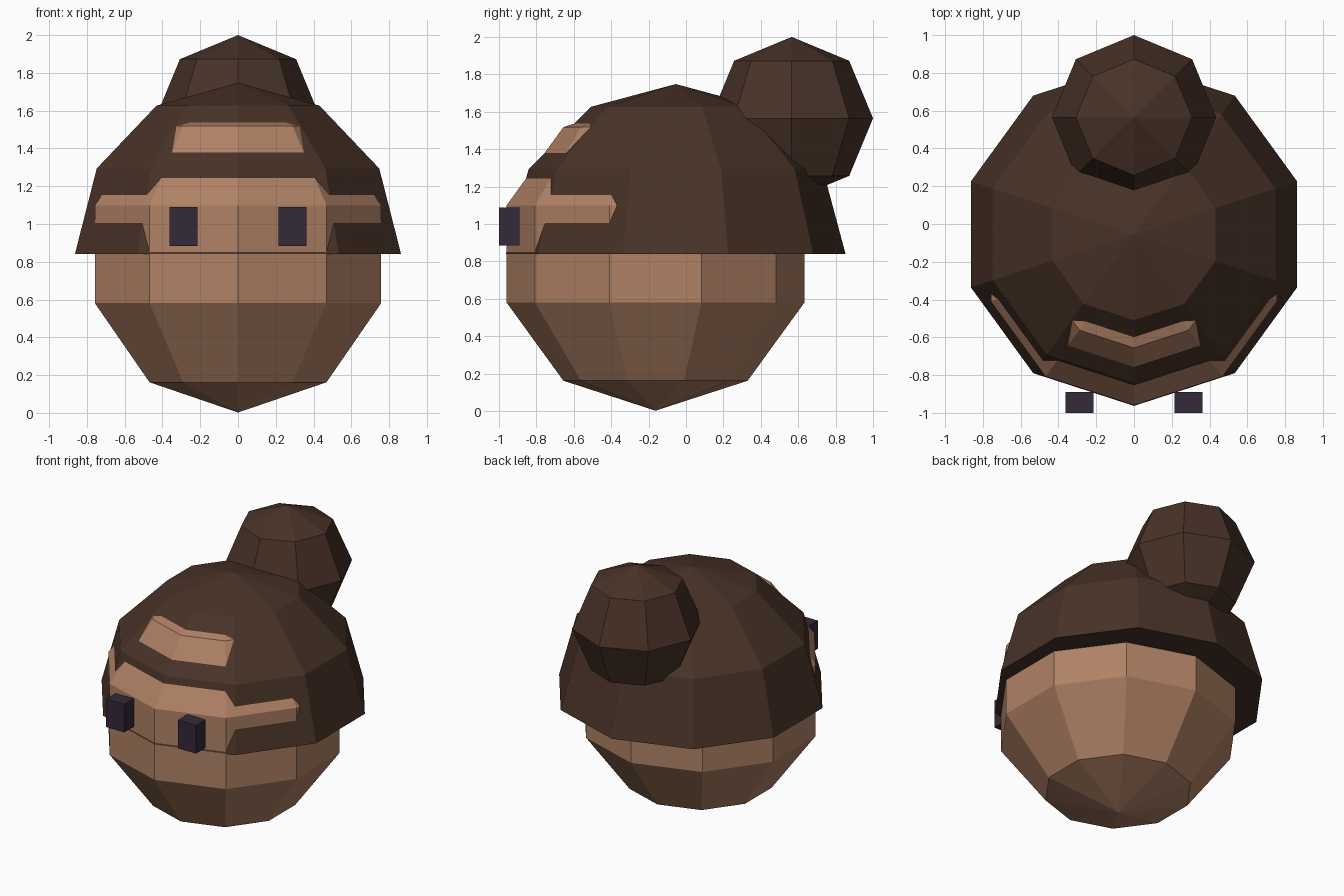
import bpy, bmesh, math

if "Cube" in bpy.data.objects:
    bpy.data.objects.remove(bpy.data.objects["Cube"])


def srgb(r, g, b):
    def f(c):
        c /= 255
        return c / 12.92 if c <= 0.04045 else ((c + 0.055) / 1.055) ** 2.4
    return (f(r), f(g), f(b), 1)


def material(name, colour):
    m = bpy.data.materials.new(name)
    m.diffuse_color = colour
    m.use_nodes = True
    m.node_tree.nodes["Principled BSDF"].inputs["Base Color"].default_value = m.diffuse_color
    return m


skin = material("skin brown", srgb(176, 129, 101))
hair = material("dark brown hair", srgb(72, 50, 39))
eye = material("dark violet", srgb(52, 41, 56))


def finish(name, bm, mat, loc):
    bmesh.ops.recalc_face_normals(bm, faces=bm.faces)
    me = bpy.data.meshes.new(name)
    bm.to_mesh(me)
    bm.free()
    me.materials.append(mat)
    ob = bpy.data.objects.new(name, me)
    ob.location = loc
    bpy.context.collection.objects.link(ob)


def ball(name, radius, segs, rings, loc, mat, half=False):
    """Flat-faced ball with a column of vertices facing -y; half keeps the top."""
    bm = bmesh.new()
    angles = [math.pi * i / rings for i in range(rings // 2 + 1 if half else rings + 1)]
    verts = [bm.verts.new((0, -radius * math.sin(a), radius * math.cos(a))) for a in angles]
    edges = [bm.edges.new(p) for p in zip(verts, verts[1:])]
    bmesh.ops.spin(bm, geom=verts + edges, cent=(0, 0, 0), axis=(0, 0, 1),
                   angle=math.tau, steps=segs)
    bmesh.ops.remove_doubles(bm, verts=bm.verts, dist=1e-4)
    bmesh.ops.holes_fill(bm, edges=[e for e in bm.edges if e.is_boundary], sides=0)
    finish(name, bm, mat, loc)


# Head, poking slightly through the hair cap at the forehead
ball("head", 0.838, 10, 5, (0, -0.163, 0.84), skin)

# Hair: half-ball cap with a bun at the back
ball("hair_cap", 0.908, 10, 6, (0, -0.055, 0.84), hair, half=True)
ball("hair_bun", 0.435, 8, 4, (0, 0.565, 1.565), hair)

# Eyes: small blocks in front of the face
for side, label in ((-1, "left"), (1, "right")):
    bm = bmesh.new()
    bmesh.ops.create_cube(bm, size=1)
    bmesh.ops.scale(bm, vec=(0.147, 0.11, 0.205), verts=bm.verts)
    finish("eye_" + label, bm, eye, (side * 0.289, -0.945, 0.987))
